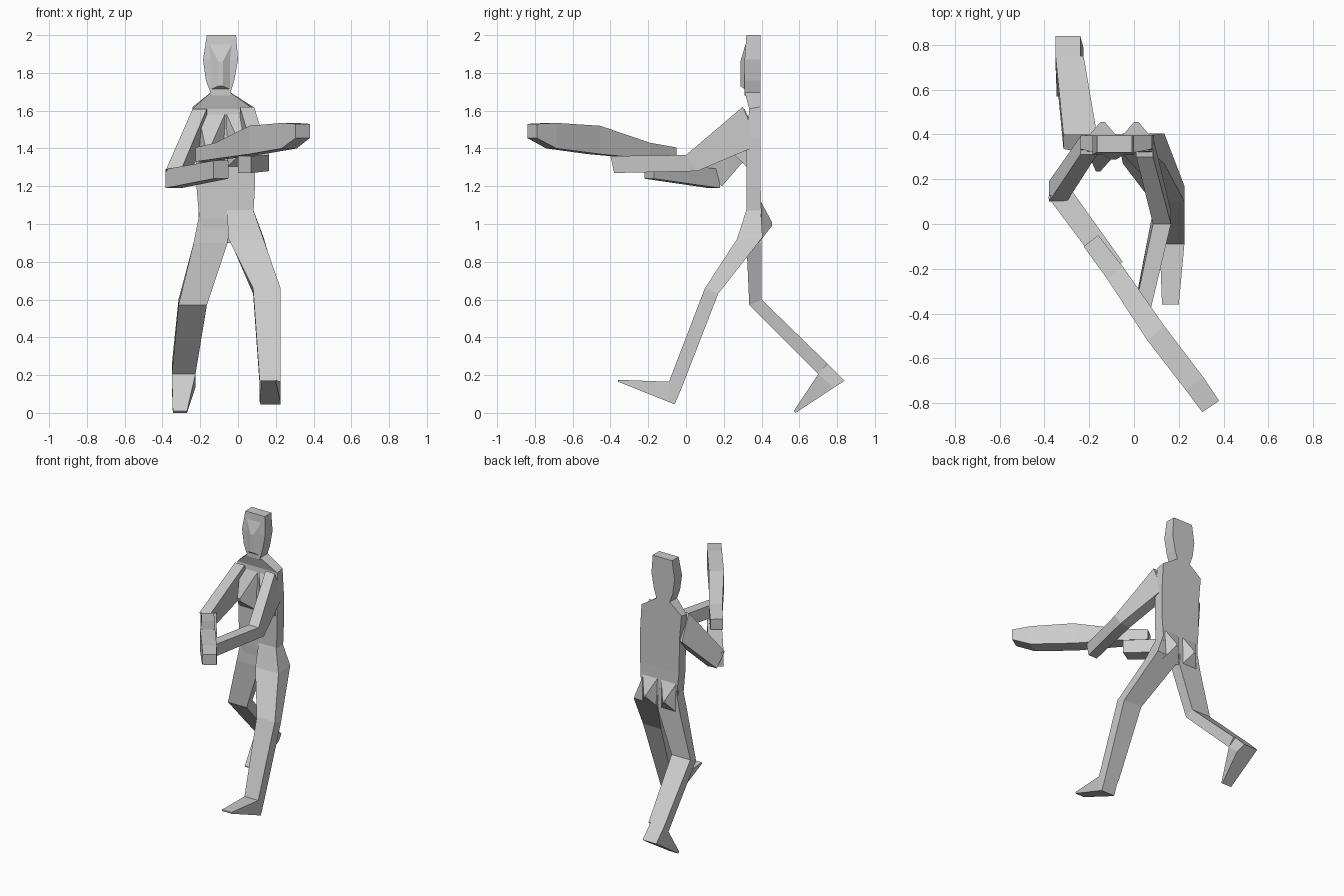
import bpy, bmesh


def loft(name, rings):
    """Skin a chain of four-cornered sections, capped at both ends."""
    bm = bmesh.new()
    loops = [[bm.verts.new(p) for p in r] for r in rings]
    for a, b in zip(loops, loops[1:]):
        for i in range(4):
            j = (i + 1) % 4
            bm.faces.new((a[i], a[j], b[j], b[i]))
    bm.faces.new(loops[0])
    bm.faces.new(loops[-1])
    bmesh.ops.recalc_face_normals(bm, faces=bm.faces)
    me = bpy.data.meshes.new(name)
    bm.to_mesh(me)
    bm.free()
    ob = bpy.data.objects.new(name, me)
    bpy.context.collection.objects.link(ob)
    return ob


def body(name, rows):
    """Sections: x range, then the front and back edge as y, z."""
    loft(name, [[(x0, yf, zf), (x1, yf, zf), (x1, yb, zb), (x0, yb, zb)]
                for x0, x1, yf, zf, yb, zb in rows])


def upright(name, rows):
    """Sections: two plan points and a z range."""
    loft(name, [[(xa, ya, z0), (xb, yb, z0), (xb, yb, z1), (xa, ya, z1)]
                for xa, ya, xb, yb, z0, z1 in rows])


# Head with face ridge
body("head", [
    (-0.14, -0.045, 0.31, 1.68, 0.395, 1.68),
    (-0.17, -0.02, 0.31, 1.76, 0.395, 1.76),
    (-0.185, 0.0, 0.31, 1.87, 0.395, 1.87),
    (-0.165, -0.01, 0.32, 2.0, 0.395, 2.0)])
body("face", [
    (-0.15, -0.035, 0.315, 1.95, 0.315, 1.71),
    (-0.105, -0.08, 0.288, 1.86, 0.288, 1.73)])

# Torso
body("torso", [
    (-0.15, 0.03, 0.325, 0.92, 0.395, 0.92),
    (-0.205, 0.08, 0.32, 1.03, 0.40, 1.03),
    (-0.22, 0.09, 0.32, 1.2, 0.395, 1.2),
    (-0.225, 0.09, 0.32, 1.45, 0.395, 1.45),
    (-0.24, 0.08, 0.335, 1.61, 0.395, 1.62),
    (-0.14, -0.045, 0.31, 1.70, 0.395, 1.70)])

# Paired chest and seat bulges
for side, s in (("left", 1), ("right", -1)):
    c = -0.065 + s * 0.075
    body("chest_" + side, [
        (c - 0.07, c + 0.07, 0.325, 1.58, 0.325, 1.3),
        (c + s * 0.02 - 0.01, c + s * 0.02 + 0.01, 0.235, 1.4, 0.24, 1.38)])
    body("seat_" + side, [
        (c - 0.07, c + 0.07, 0.385, 1.14, 0.385, 0.9),
        (c - 0.01, c + 0.01, 0.455, 1.01, 0.455, 0.99)])

# Leading leg and foot
body("leading_leg", [
    (-0.06, 0.075, 0.325, 1.09, 0.395, 1.09),
    (-0.05, 0.135, 0.27, 0.92, 0.405, 0.93),
    (0.08, 0.225, 0.10, 0.66, 0.17, 0.63),
    (0.115, 0.225, -0.09, 0.165, -0.02, 0.14)])
body("leading_foot", [
    (0.12, 0.225, -0.02, 0.14, -0.06, 0.045),
    (0.115, 0.225, -0.09, 0.165, -0.09, 0.057),
    (0.125, 0.20, -0.36, 0.175, -0.36, 0.165)])

# Trailing leg and foot
body("trailing_leg", [
    (-0.205, -0.06, 0.325, 1.05, 0.40, 1.05),
    (-0.235, -0.055, 0.32, 0.9, 0.40, 0.9),
    (-0.315, -0.165, 0.335, 0.57, 0.40, 0.6),
    (-0.35, -0.225, 0.70, 0.205, 0.75, 0.26)])
body("trailing_foot", [
    (-0.35, -0.24, 0.75, 0.26, 0.84, 0.17),
    (-0.35, -0.225, 0.70, 0.205, 0.785, 0.135),
    (-0.345, -0.27, 0.57, 0.01, 0.58, 0.0)])

# Arms
body("left_arm", [
    (0.01, 0.085, 0.30, 1.62, 0.39, 1.42),
    (0.085, 0.165, 0.0, 1.365, 0.06, 1.28),
    (0.0, 0.07, -0.40, 1.36, -0.38, 1.27)])
body("right_upper_arm", [
    (-0.24, -0.165, 0.31, 1.61, 0.39, 1.43),
    (-0.38, -0.30, 0.10, 1.29, 0.19, 1.2)])
upright("right_forearm", [
    (-0.385, 0.12, -0.30, 0.18, 1.19, 1.29),
    (-0.13, -0.22, -0.05, -0.17, 1.24, 1.335)])

# Long flat paddle held across the body
upright("held_paddle", [
    (-0.225, -0.10, -0.16, -0.05, 1.33, 1.405),
    (-0.12, -0.245, -0.05, -0.19, 1.345, 1.43),
    (0.06, -0.52, 0.135, -0.455, 1.37, 1.52),
    (0.23, -0.74, 0.31, -0.685, 1.40, 1.535),
    (0.305, -0.84, 0.38, -0.79, 1.455, 1.53)])
